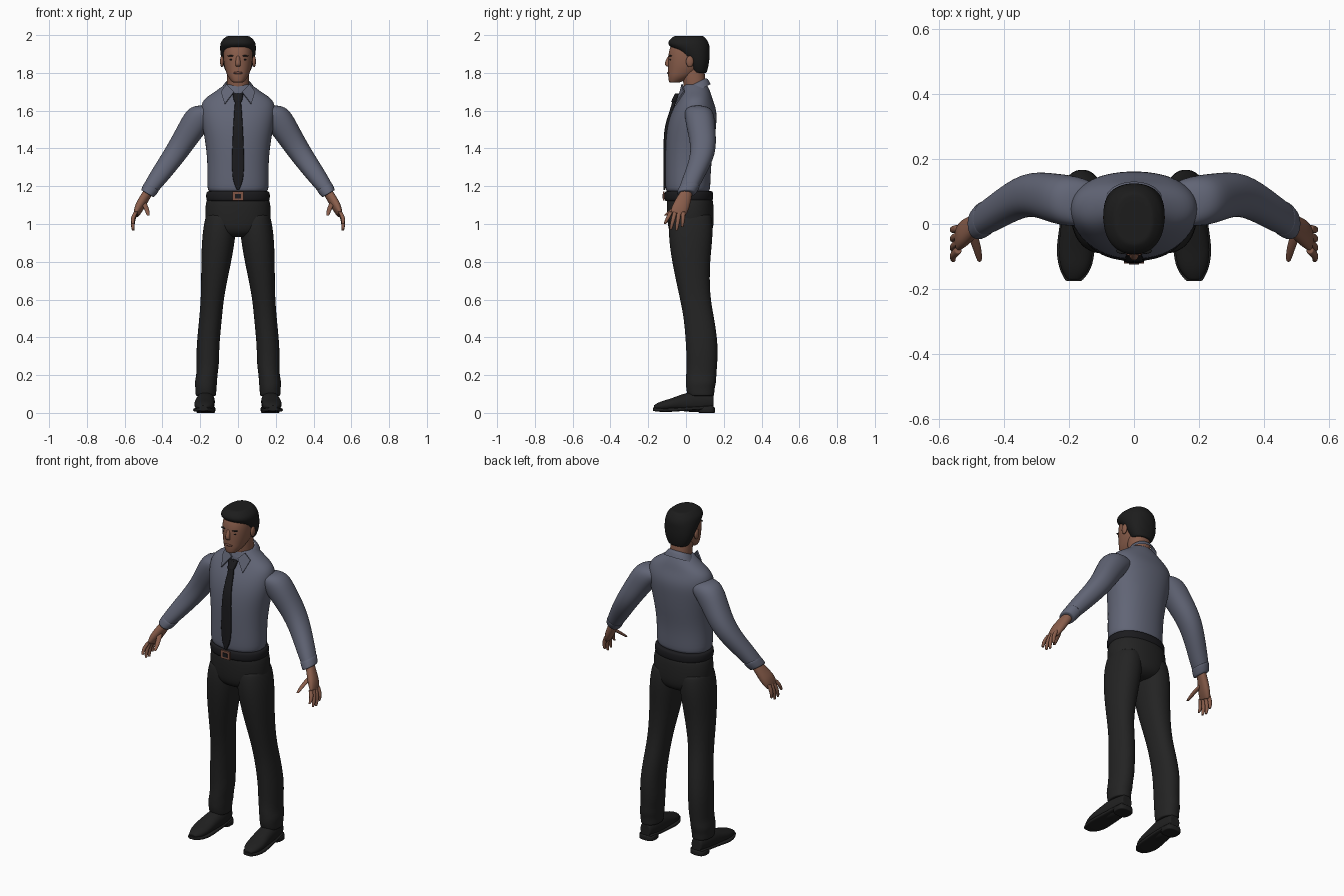
import bpy
import bmesh
import math
from mathutils import Vector

if "Cube" in bpy.data.objects:
    bpy.data.objects.remove(bpy.data.objects["Cube"], do_unlink=True)


def material(name, red, green, blue):
    mat = bpy.data.materials.new(name)
    mat.use_nodes = True
    color = (red, green, blue, 1)
    mat.diffuse_color = color
    shader = mat.node_tree.nodes["Principled BSDF"]
    shader.inputs["Base Color"].default_value = color
    shader.inputs["Roughness"].default_value = .8
    return mat


shirt_blue = material("shirt slate blue", .12, .13, .18)
trouser_black = material("trouser black", .017, .017, .017)
tie_black = material("tie black", .011, .011, .013)
shoe_black = material("shoe black", .014, .014, .014)
skin_brown = material("skin brown", .25, .11, .07)
lip_brown = material("lip brown", .17, .07, .05)
hair_black = material("hair black", .012, .012, .012)
buckle_copper = material("buckle copper", .22, .09, .06)

X_AXIS, Y_AXIS, Z_AXIS = Vector((1, 0, 0)), Vector((0, 1, 0)), Vector((0, 0, 1))
ARM_SIDE = Vector((5, 0, 3)).normalized()
COLLAR_SLOPE = Vector((0, 2, 1)).normalized()
PALM_WIDTH = Vector((0, 3, -1)).normalized()


def finish(name, bm, mat, mirror=False, subdivide=True, smooth=True):
    """Turn a bmesh into an object, optionally mirrored to the other side."""
    bmesh.ops.recalc_face_normals(bm, faces=bm.faces)
    mesh = bpy.data.meshes.new(name)
    bm.to_mesh(mesh)
    bm.free()
    mesh.materials.append(mat)
    mesh.polygons.foreach_set("use_smooth", [smooth] * len(mesh.polygons))
    obj = bpy.data.objects.new(name, mesh)
    bpy.context.collection.objects.link(obj)
    if mirror:
        obj.modifiers.new("Mirror", "MIRROR").use_mirror_merge = False
    if subdivide:
        subdivision = obj.modifiers.new("Subdivision", "SUBSURF")
        subdivision.levels = subdivision.render_levels = 2
    return obj


def loft(name, rows, mat, u=X_AXIS, v=Y_AXIS, power=.9, sides=16, caps=True, mirror=False):
    """Skin rounded sections; each row is x, y, z, radius along u, radius along v."""
    bm = bmesh.new()

    def section(row, scale):
        x, y, z, ru, rv = row
        ring = []
        for i in range(sides):
            angle = math.tau * (i + .5) / sides
            c, s = math.cos(angle), math.sin(angle)
            c = math.copysign(abs(c) ** power, c) * ru * scale
            s = math.copysign(abs(s) ** power, s) * rv * scale
            ring.append(bm.verts.new(Vector((x, y, z)) + u * c + v * s))
        return ring

    rings = [section(row, 1.02) for row in rows]
    if caps:
        # An inset ring at either end keeps the rim firm
        rings = [section(rows[0], .9), *rings, section(rows[-1], .9)]
        bm.faces.new(rings[0])
        bm.faces.new(rings[-1])
    for low, high in zip(rings, rings[1:]):
        for i in range(sides):
            j = (i + 1) % sides
            bm.faces.new((low[i], low[j], high[j], high[i]))
    return finish(name, bm, mat, mirror)


def upright(name, rows, mat, **options):
    """Loft centred on x = 0; each row is y, z, half width, half depth."""
    return loft(name, [(0, *row) for row in rows], mat, **options)


def ellipsoid(name, center, size, mat, mirror=False):
    bm = bmesh.new()
    bmesh.ops.create_uvsphere(bm, u_segments=16, v_segments=10, radius=1)
    bmesh.ops.scale(bm, vec=size, verts=bm.verts)
    bmesh.ops.translate(bm, vec=center, verts=bm.verts)
    return finish(name, bm, mat, mirror, subdivide=False)


def plate(name, corners, mat, mirror=False):
    bm = bmesh.new()
    bm.faces.new([bm.verts.new(corner) for corner in corners])
    obj = finish(name, bm, mat, mirror, subdivide=False, smooth=False)
    solid = obj.modifiers.new("Solidify", "SOLIDIFY")
    solid.thickness, solid.offset = .008, 0


# Shirt body, sleeves and cuffs
upright("shirt_body", [
    (.01, 1.17, .165, .12), (.01, 1.3, .16, .12), (.02, 1.42, .17, .13), (.03, 1.52, .19, .13),
    (.045, 1.6, .2, .12), (.05, 1.66, .19, .09), (.055, 1.7, .12, .075), (.05, 1.74, .07, .06)],
    shirt_blue)
loft("sleeves", [
    (.12, .06, 1.6, .05, .06), (.19, .07, 1.59, .08, .08), (.25, .08, 1.5, .07, .075),
    (.325, .1, 1.38, .06, .065), (.42, .04, 1.25, .05, .055), (.47, .01, 1.18, .04, .05)],
    shirt_blue, u=ARM_SIDE, mirror=True)
loft("cuffs", [(.455, .02, 1.2, .045, .055), (.48, 0, 1.16, .04, .05)],
     shirt_blue, u=ARM_SIDE, mirror=True)

# Collar band, higher at the back, with two front points
upright("collar_band", [
    (.04, 1.74, .065, .07), (.045, 1.735, .075, .08), (.05, 1.7, .095, .09)],
    shirt_blue, v=COLLAR_SLOPE, caps=False)
plate("collar_points", [
    (.02, -.03, 1.7), (.06, -.02, 1.74), (.09, -.01, 1.7), (.07, -.055, 1.635)],
    shirt_blue, mirror=True)

# Tie
upright("tie_blade", [
    (-.06, 1.66, .015, .01), (-.075, 1.6, .02, .01), (-.105, 1.52, .025, .01),
    (-.11, 1.42, .03, .01), (-.11, 1.24, .035, .01), (-.115, 1.18, .005, .005)],
    tie_black, power=.5)
upright("tie_knot", [(-.065, 1.645, .02, .015), (-.045, 1.69, .03, .015)], tie_black, power=.7)

# Belt and buckle
upright("belt", [(.015, 1.12, .17, .13), (.015, 1.175, .17, .13)], tie_black)
for part, half, depth, mat in (("buckle", .03, .118, buckle_copper),
                               ("buckle_center", .015, .121, tie_black)):
    plate(part, [(sx * half, -depth, 1.148 + sz * half * .8)
                 for sx, sz in ((-1, -1), (1, -1), (1, 1), (-1, 1))], mat)

# Trousers
upright("trouser_hips", [
    (.02, 1.14, .17, .125), (.025, 1, .18, .125), (.025, .95, .14, .11), (.025, .93, .07, .07)],
    trouser_black)
loft("trouser_legs", [
    (.09, .025, 1.05, .08, .11), (.1, .025, .95, .09, .12), (.115, .025, .8, .08, .1),
    (.135, .045, .62, .06, .08), (.145, .07, .5, .06, .08), (.16, .085, .36, .06, .085),
    (.16, .085, .25, .06, .08), (.165, .08, .2, .055, .08), (.17, .08, .16, .06, .08),
    (.17, .075, .13, .055, .075), (.17, .08, .09, .055, .07)], trouser_black, mirror=True)

# Shoes: upper, sole and heel
loft("shoe_uppers", [
    (.17, .145, .06, .035, .04), (.17, .06, .06, .05, .06), (.175, -.02, .055, .05, .045),
    (.18, -.08, .045, .055, .03), (.18, -.14, .035, .045, .025), (.185, -.17, .03, .02, .01)],
    shoe_black, v=Z_AXIS, mirror=True)
loft("shoe_soles", [
    (.17, .145, .03, .04, .01), (.17, .06, .025, .05, .01), (.175, -.02, .02, .055, .01),
    (.18, -.08, .015, .06, .01), (.18, -.14, .015, .05, .01), (.185, -.175, .02, .025, .01)],
    shoe_black, v=Z_AXIS, power=.5, mirror=True)
loft("shoe_heels", [(.17, .11, 0, .05, .045), (.17, .11, .03, .05, .045)],
     shoe_black, power=.7, mirror=True)

# Neck and head
upright("neck", [(.05, 1.7, .06, .06), (.035, 1.84, .06, .06)], skin_brown)
upright("head", [
    (-.06, 1.75, .03, .03), (-.03, 1.78, .055, .065), (-.01, 1.81, .065, .085),
    (.005, 1.84, .075, .1), (.01, 1.9, .08, .105), (.015, 1.95, .075, .095),
    (.015, 1.98, .05, .065)], skin_brown)
upright("nose", [
    (-.085, 1.89, .01, .01), (-.1, 1.85, .015, .018), (-.095, 1.835, .015, .01)],
    skin_brown, sides=8)
ellipsoid("ears", (.085, .02, 1.86), (.01, .02, .03), skin_brown, mirror=True)
ellipsoid("lips", (0, -.09, 1.8), (.025, .01, .007), lip_brown)
ellipsoid("eyes", (.03, -.08, 1.87), (.014, .008, .005), tie_black, mirror=True)
ellipsoid("eyebrows", (.035, -.082, 1.89), (.02, .01, .004), hair_black, mirror=True)

# Hair: sweeps back towards the nape so that the face stays clear
upright("hair", [
    (.07, 1.8, .06, .04), (.065, 1.84, .08, .055), (.055, 1.88, .09, .07),
    (.035, 1.92, .095, .09), (.015, 1.945, .095, .11), (.01, 1.97, .09, .105),
    (.015, 1.995, .06, .08)], hair_black)

# Hands: palm, four fingers and thumb
loft("palms", [
    (.475, .005, 1.17, .025, .03), (.505, -.015, 1.12, .025, .04),
    (.525, -.03, 1.085, .025, .045), (.54, -.045, 1.05, .015, .04)],
    skin_brown, u=ARM_SIDE, v=PALM_WIDTH, mirror=True)


def digit(name, base, tip, bend, radius):
    """Tapered finger that bows sideways between its base and its tip."""
    base, tip = Vector(base), Vector(tip)
    rows = []
    for step in (0, .5, .9, 1):
        point = base.lerp(tip, step) + X_AXIS * bend * math.sin(math.pi * step)
        size = radius * (1 - step ** 4 / 2)
        rows.append((*point, size, size))
    loft(name, rows, skin_brown, sides=8, mirror=True)


for i, (finger, tip_z) in enumerate((("index", 1), ("middle", .97), ("ring", .965), ("little", .985))):
    knuckle = -.08 + i * .022
    digit(finger + "_fingers", (.54, knuckle, 1.065), (.555, knuckle * 1.4, tip_z), .01, .0125)
digit("thumbs", (.5, -.025, 1.115), (.475, -.11, 1.045), -.004, .015)
